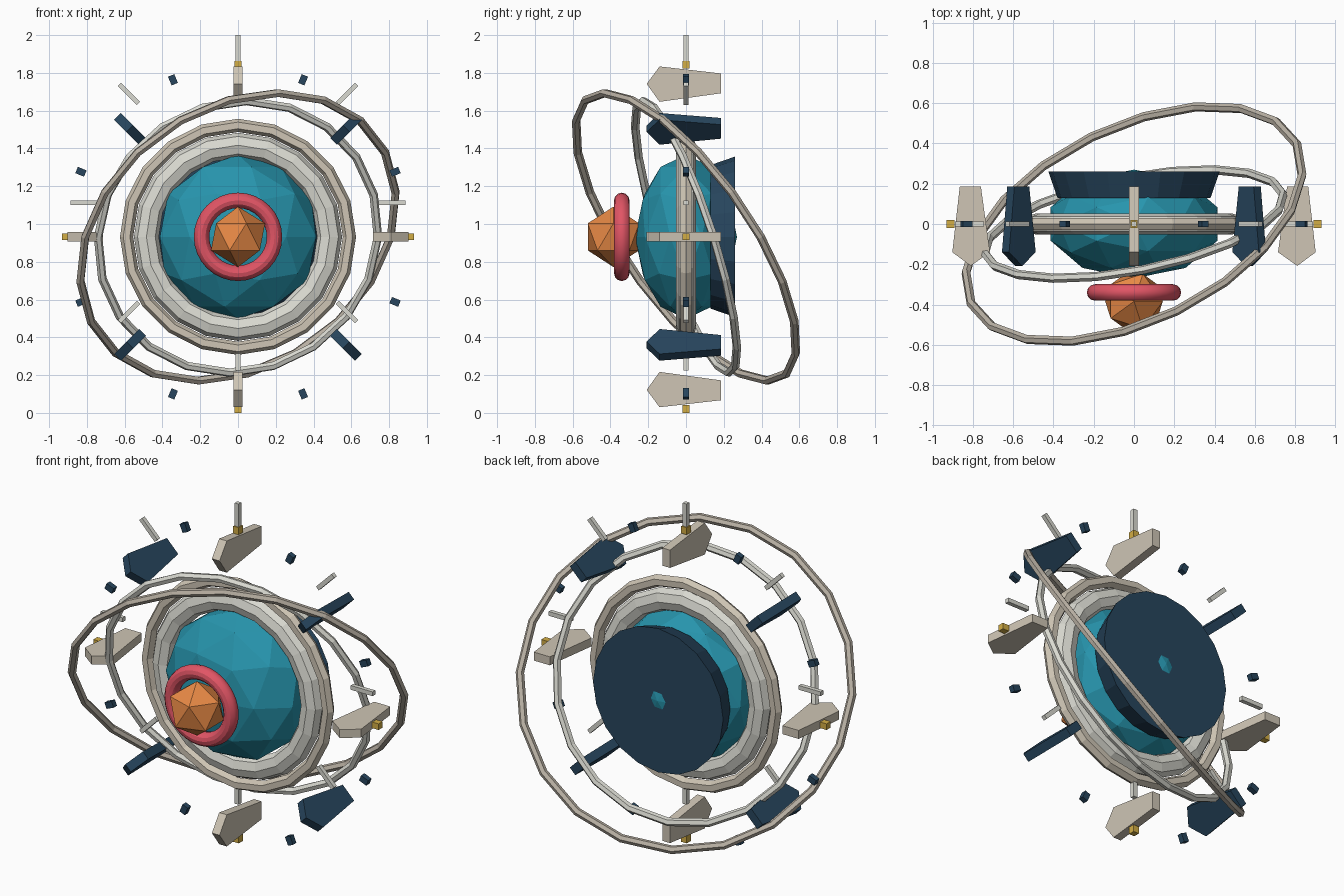
import bpy, bmesh, math
from mathutils import Vector, Matrix

if "Cube" in bpy.data.objects:
    bpy.data.objects.remove(bpy.data.objects["Cube"])

CZ = 0.932                       # height of the hub centre
HUB = Vector((0, 0, CZ))


def material(name, rgb):
    m = bpy.data.materials.new(name)
    m.diffuse_color = (*rgb, 1)
    return m


TEAL = material("teal", (0.02, 0.30, 0.42))
NAVY = material("navy", (0.02, 0.06, 0.11))
ORANGE = material("orange", (0.80, 0.25, 0.06))
CORAL = material("coral", (0.75, 0.09, 0.13))
BEIGE = material("beige", (0.62, 0.56, 0.46))
STONE = material("stone", (0.30, 0.27, 0.23)) 
STONE.diffuse_color = (0.50, 0.45, 0.38, 1)
PALE = material("pale", (0.70, 0.70, 0.64))
GOLD = material("gold", (0.65, 0.42, 0.06))


def finish(name, mat):
    ob = bpy.context.object
    ob.name = name
    ob.data.materials.append(mat)
    return ob


def ring(name, mat, normal, major, minor, seg, sides, y=0.0, squash=1.0):
    bpy.ops.mesh.primitive_torus_add(major_radius=major, minor_radius=minor,
                                     major_segments=seg, minor_segments=sides)
    ob = finish(name, mat)
    ob.location = HUB + Vector((0, y, 0))
    ob.rotation_euler = Vector(normal).to_track_quat('Z', 'Y').to_euler()
    ob.scale.z = squash
    return ob


def gem(name, mat, radius, y, subdiv, squash=1.0):
    bpy.ops.mesh.primitive_ico_sphere_add(subdivisions=subdiv, radius=radius,
                                          location=HUB + Vector((0, y, 0)))
    ob = finish(name, mat)
    ob.scale.y = squash


def spoke_prism(name, mat, profile, thick, angle, lift=0.0):
    """Extrude a (radial, y) profile tangentially, then turn it about the hub."""
    bm = bmesh.new()
    face = bm.faces.new([bm.verts.new((r, y, -thick / 2)) for r, y in profile])
    ext = bmesh.ops.extrude_face_region(bm, geom=[face])["geom"]
    bmesh.ops.translate(bm, vec=(0, 0, thick),
                        verts=[v for v in ext if isinstance(v, bmesh.types.BMVert)])
    bmesh.ops.recalc_face_normals(bm, faces=bm.faces)
    bm.transform(Matrix.Translation((0, 0, CZ + lift)) @ Matrix.Rotation(-angle, 4, 'Y'))
    me = bpy.data.meshes.new(name)
    bm.to_mesh(me)
    bm.free()
    me.materials.append(mat)
    bpy.context.collection.objects.link(bpy.data.objects.new(name, me))


def rect(r0, r1, half):
    return [(r0, -half), (r1, -half), (r1, half), (r0, half)]


# Faceted core, lens and its collar
gem("core", TEAL, 0.435, 0, 2, 0.62)
gem("front_lens", ORANGE, 0.16, -0.384, 1)
collar = ring("lens_collar", CORAL, (0, 1, 0), 0.193, 0.041, 32, 12, y=-0.34)
bpy.ops.object.shade_smooth_by_angle()

# Flared plate at the back
bpy.ops.mesh.primitive_cone_add(vertices=20, radius1=0.38, radius2=0.425, depth=0.13,
                                location=(0, 0.195, CZ), rotation=(-math.pi / 2, 0, 0))
finish("back_plate", NAVY)

# Fixed rings around the core, then the two tilted orbit rings
ring("inner_ring", PALE, (0, 1, 0), 0.485, 0.066, 20, 8, squash=0.8)
ring("outer_ring", BEIGE, (0, 1, 0), 0.59, 0.035, 20, 6)
ring("small_orbit", PALE, (-0.184, 0.934, 0.306), 0.755, 0.023, 20, 6)
ring("large_orbit", STONE, (-0.371, 0.76, 0.534), 0.9, 0.023, 20, 6)

# Radial fins, tips, rods and studs
FIN = [(0.81, -0.208), (0.902, -0.14), (0.865, 0.185), (0.76, 0.185), (0.715, -0.14)]
for i in range(8):
    a = i * math.pi / 4
    spoke_prism("fin", NAVY if i % 2 else BEIGE, FIN, 0.05, a)
    if i % 2 == 0:
        spoke_prism("fin_tip", GOLD, rect(0.89, 0.932, 0.019), 0.036, a)
    spoke_prism("rod", PALE, rect(0.745, 0.888, 0.0125), 0.025, a, lift=0.18)
    spoke_prism("stud", NAVY, rect(0.875, 0.925, 0.016), 0.036, a + math.pi / 8)

for m in bpy.data.materials:
    if m.users and not m.is_grease_pencil:
        m.use_nodes = True
        m.node_tree.nodes["Principled BSDF"].inputs["Base Color"].default_value = m.diffuse_color
